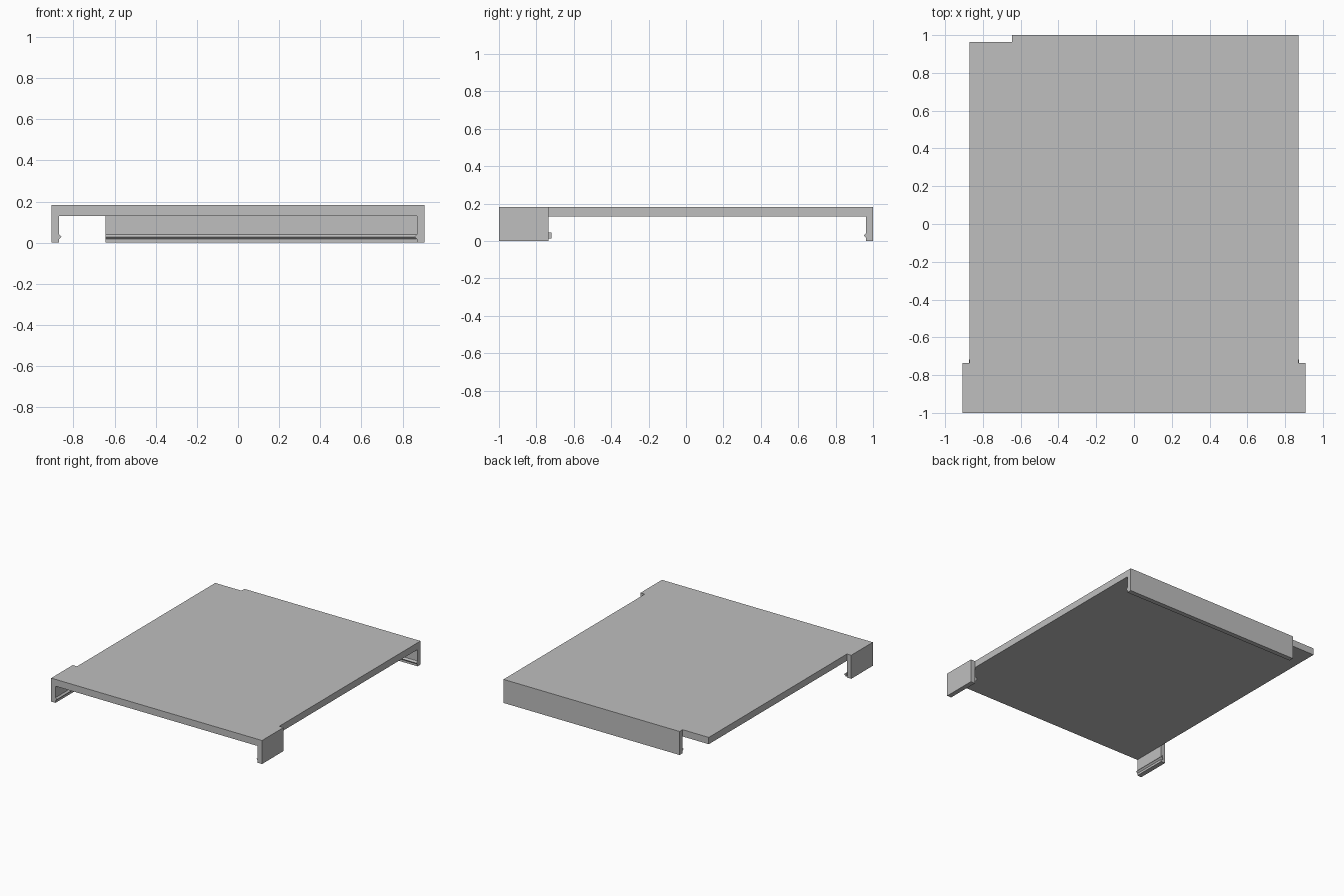
import bpy
import bmesh
from mathutils import Vector

cube = bpy.data.objects.get("Cube")
if cube:
    bpy.data.objects.remove(cube, do_unlink=True)

grey = bpy.data.materials.new("plain grey")
grey.use_nodes = True
colour = (0.52, 0.52, 0.52, 1)
grey.diffuse_color = colour
grey.node_tree.nodes["Principled BSDF"].inputs["Base Color"].default_value = colour

# Main dimensions
HALF_IN, HALF_OUT = 0.87, 0.907
FRONT, CLIP_END = -1.0, -0.735
WALL_IN, BACK = 0.963, 1.0
WALL_START = -0.645
UNDER, TOP = 0.13, 0.183


def prism(name, outline, sweep):
    """Extrude a closed 3D outline along a vector."""
    bm = bmesh.new()
    face = bm.faces.new([bm.verts.new(p) for p in outline])
    result = bmesh.ops.extrude_face_region(bm, geom=[face])
    moved = [v for v in result["geom"] if isinstance(v, bmesh.types.BMVert)]
    bmesh.ops.translate(bm, verts=moved, vec=Vector(sweep))
    bmesh.ops.recalc_face_normals(bm, faces=bm.faces)
    mesh = bpy.data.meshes.new(name)
    bm.to_mesh(mesh)
    bm.free()
    mesh.materials.append(grey)
    obj = bpy.data.objects.new(name, mesh)
    bpy.context.scene.collection.objects.link(obj)
    return obj


def wall(name, x0, x1, y0, y1):
    """Upright block from the ground to the top surface."""
    corners = [(x0, y0, 0), (x1, y0, 0), (x1, y1, 0), (x0, y1, 0)]
    return prism(name, corners, (0, 0, TOP))


# Top panel with wider front ears and a notch in the back right corner
panel_outline = [
    (-HALF_OUT, FRONT), (HALF_OUT, FRONT), (HALF_OUT, CLIP_END),
    (HALF_IN, CLIP_END), (HALF_IN, BACK), (WALL_START, BACK),
    (WALL_START, WALL_IN), (-HALF_IN, WALL_IN),
    (-HALF_IN, CLIP_END), (-HALF_OUT, CLIP_END),
]
panel = prism("top_panel", [(x, y, UNDER) for x, y in panel_outline],
              (0, 0, TOP - UNDER))

# Back wall and the two side clips, fused into the panel
walls = [wall("back_wall", WALL_START, HALF_IN, WALL_IN, BACK)]
for side, s in (("left", 1), ("right", -1)):
    x0, x1 = sorted((s * HALF_IN, s * HALF_OUT))
    walls.append(wall(side + "_clip", x0, x1, FRONT, CLIP_END))
for part in walls:
    fuse = panel.modifiers.new("fuse " + part.name, "BOOLEAN")
    fuse.operation = "UNION"
    fuse.solver = "EXACT"
    fuse.object = part
    part.hide_render = True
    part.hide_set(True)

# Snap ridges: (inward offset, height) wedge profile
ridge = [(-0.004, 0.013), (-0.004, 0.045), (0.012, 0.029)]
for side, s in (("left", 1), ("right", -1)):
    prism(side + "_snap_ridge",
          [(s * (HALF_IN - d), FRONT, z) for d, z in ridge],
          (0, CLIP_END + 0.017 - FRONT, 0))
prism("back_snap_ridge", [(WALL_START, WALL_IN - d, z) for d, z in ridge],
      (HALF_IN - WALL_START, 0, 0))
